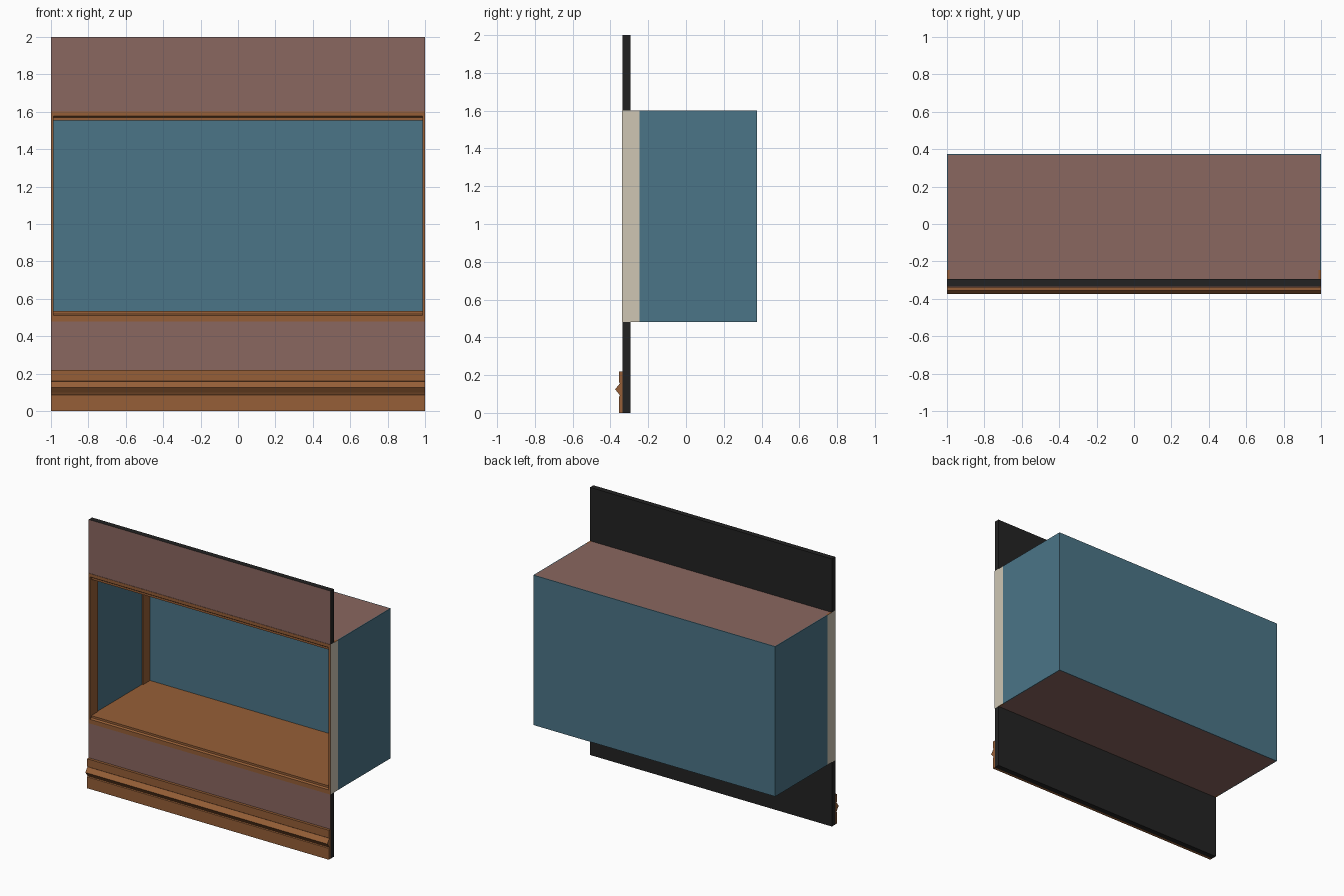
import bpy

if "Cube" in bpy.data.objects:
    bpy.data.objects.remove(bpy.data.objects["Cube"])


def mat(name, r, g, b):
    m = bpy.data.materials.new(name)
    m.diffuse_color = (r, g, b, 1)
    m.use_nodes = True
    m.node_tree.nodes["Principled BSDF"].inputs["Base Color"].default_value = m.diffuse_color
    return m


MAUVE = mat("mauve_plaster", .255, .135, .116)
BLUE = mat("slate_blue", .070, .178, .245)
WOOD = mat("brown_wood", .305, .114, .038)
CREAM = mat("cream_edge", .620, .565, .455)
BLACK = mat("black_backing", .0165, .0165, .0165)


def extrude(name, profile, x0, x1, main, accent=None, rule=None):
    """Extrude a (y, z) profile along x; faces matching rule get the accent."""
    n = len(profile)
    verts = [(x, y, z) for x in (x0, x1) for y, z in profile]
    faces = [tuple(range(n)), tuple(range(n, 2 * n))]
    faces += [(i, (i + 1) % n, n + (i + 1) % n, n + i) for i in range(n)]
    me = bpy.data.meshes.new(name)
    me.from_pydata(verts, [], faces)
    ob = bpy.data.objects.new(name, me)
    bpy.context.collection.objects.link(ob)
    bpy.context.view_layer.objects.active = ob
    # consistent outward normals
    bpy.ops.object.mode_set(mode='EDIT')
    bpy.ops.mesh.select_all(action='SELECT')
    bpy.ops.mesh.normals_make_consistent(inside=False)
    bpy.ops.object.mode_set(mode='OBJECT')
    me.materials.append(main)
    if accent:
        me.materials.append(accent)
        for p in me.polygons:
            if rule(p.normal):
                p.material_index = 1
    return ob


def box(name, x, y, z, main, accent=None, rule=None):
    prof = [(y[0], z[0]), (y[1], z[0]), (y[1], z[1]), (y[0], z[1])]
    return extrude(name, prof, x[0], x[1], main, accent, rule)


Z0, Z1 = .48, 1.60   # window opening

# wall panels: plaster in front, black behind
for name, z in (("lower_wall", (0, Z0)), ("upper_wall", (Z1, 2))):
    box(name, (-1, 1), (-.335, -.295), z, BLACK, MAUVE, lambda n: n.y < -.9)

# baseboard with pointed bead and grooves
extrude("baseboard", [
    (-.335, 0), (-.355, 0), (-.355, .085), (-.349, .09), (-.355, .10),
    (-.375, .125), (-.355, .15), (-.349, .158), (-.355, .162),
    (-.355, .22), (-.335, .22)], -1, 1, WOOD)

# sill and head mouldings, mirrored about the middle of the opening
sill = [(-.338, .48), (-.338, .512), (-.326, .52), (-.326, .535),
        (-.245, .535), (-.245, .48)]
extrude("window_sill", sill, -.985, .985, WOOD, MAUVE, lambda n: n.z < -.9)
head = [(y, Z0 + Z1 - z + (.008 if z > .5 else 0)) for y, z in sill]
extrude("window_head", head, -.985, .985, WOOD, MAUVE, lambda n: n.z > .9)

# display box floor and ceiling
box("box_floor", (-.994, .994), (-.245, .369), (Z0, .532), WOOD,
    MAUVE, lambda n: n.z < -.9)
box("box_ceiling", (-.994, .994), (-.245, .369), (1.556, Z1), WOOD,
    MAUVE, lambda n: n.z > .9)

# back panel
box("box_back", (-.994, .994), (.369, .375), (Z0, Z1), BLUE)

# sides, jambs and corner boards
for s, side in ((-1, "left"), (1, "right")):
    box(side + "_jamb", (s * .985, s), (-.338, -.245), (Z0, Z1), WOOD,
        CREAM, lambda n: n.x * s > .9)
    box(side + "_panel", (s * .994, s), (-.245, .375), (Z0, Z1), BLUE)
    box(side + "_corner_board", (s * .985, s * .994), (.285, .369),
        (.532, 1.556), WOOD)
